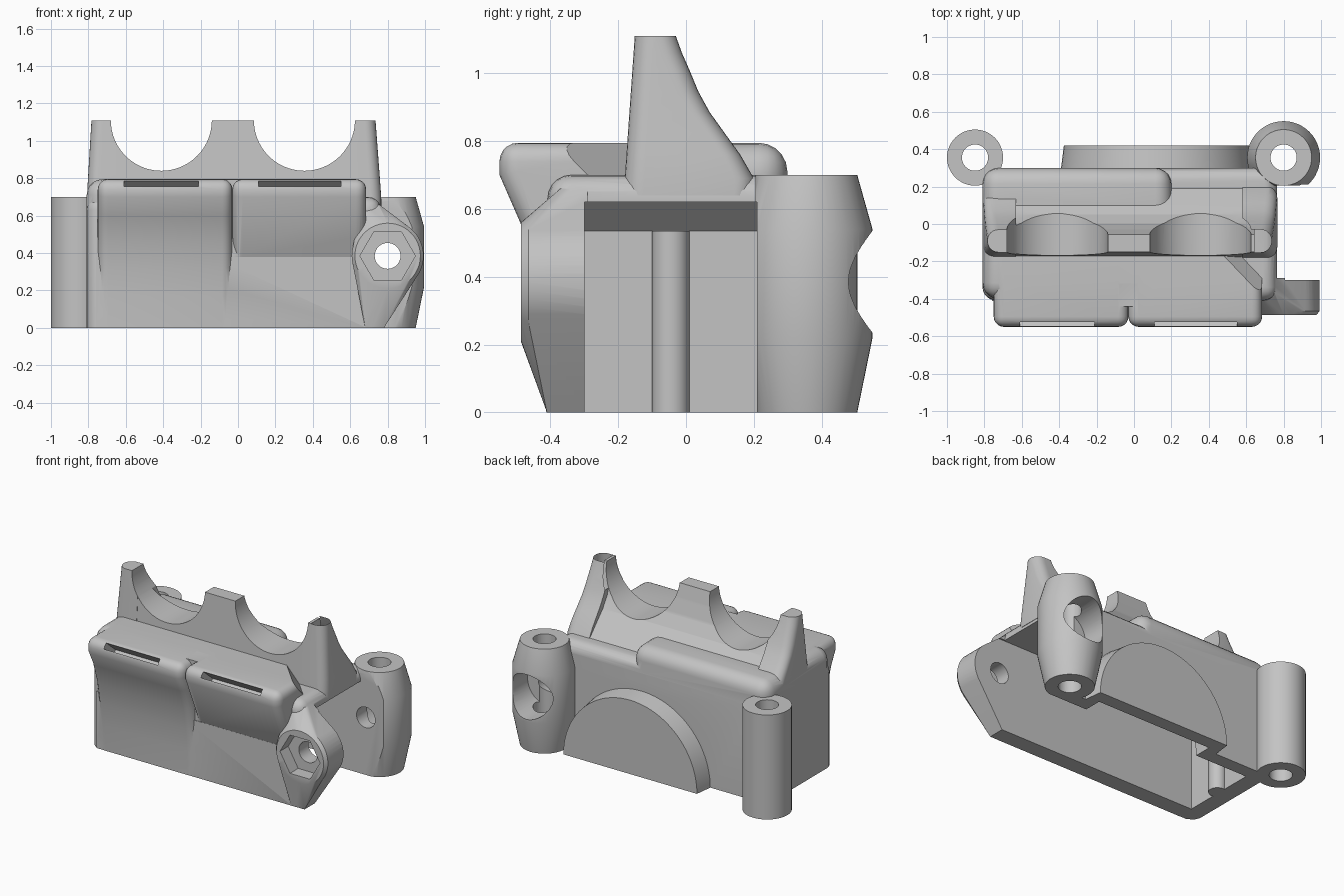
import bpy, bmesh, math
from mathutils import Matrix, Vector

if "Cube" in bpy.data.objects:
    bpy.data.objects.remove(bpy.data.objects["Cube"])

grey = bpy.data.materials.new("plain grey")
grey.use_nodes = True
colour = (0.55, 0.55, 0.55, 1)
grey.diffuse_color = colour
grey.node_tree.nodes["Principled BSDF"].inputs["Base Color"].default_value = colour


def make(name, bm):
    bmesh.ops.recalc_face_normals(bm, faces=bm.faces)
    mesh = bpy.data.meshes.new(name)
    bm.to_mesh(mesh)
    bm.free()
    mesh.materials.append(grey)
    ob = bpy.data.objects.new(name, mesh)
    bpy.context.collection.objects.link(ob)
    return ob


def apply_modifiers(ob):
    bpy.context.view_layer.update()
    graph = bpy.context.evaluated_depsgraph_get()
    mesh = bpy.data.meshes.new_from_object(ob.evaluated_get(graph))
    ob.modifiers.clear()
    ob.data = mesh
    return ob


def loft(name, rings):
    """Skin a list of closed rings with equal point counts and cap both ends."""
    bm = bmesh.new()
    rows = [[bm.verts.new(p) for p in ring] for ring in rings]
    bm.faces.new(rows[0])
    bm.faces.new(rows[-1])
    for a, b in zip(rows, rows[1:]):
        for i in range(len(a)):
            j = (i + 1) % len(a)
            bm.faces.new((a[i], a[j], b[j], b[i]))
    return make(name, bm)


def extrude(name, profile, x0, x1, round_by=0):
    """Sweep a (y, z) profile along x and optionally round its edges."""
    ob = loft(name, [[(x, y, z) for y, z in profile] for x in (x0, x1)])
    if round_by:
        mod = ob.modifiers.new("round", "BEVEL")
        mod.width, mod.segments = round_by, 5
        mod.limit_method, mod.angle_limit = "ANGLE", math.radians(40)
        apply_modifiers(ob)
    return ob


def box(name, low, high):
    return extrude(name, [(low[1], low[2]), (high[1], low[2]),
                          (high[1], high[2]), (low[1], high[2])], low[0], high[0])


def tube(name, start, end, r0, r1=None, sides=48):
    a, b = Vector(start), Vector(end)
    bm = bmesh.new()
    turn = (b - a).to_track_quat("Z", "Y").to_matrix().to_4x4()
    bmesh.ops.create_cone(bm, cap_ends=True, segments=sides, radius1=r0,
                          radius2=r0 if r1 is None else r1, depth=(b - a).length,
                          matrix=Matrix.Translation((a + b) / 2) @ turn)
    return make(name, bm)


def hull(name, points):
    bm = bmesh.new()
    for p in points:
        bm.verts.new(p)
    out = bmesh.ops.convex_hull(bm, input=bm.verts)
    spare = {g for g in out["geom_interior"] if isinstance(g, bmesh.types.BMVert)}
    bmesh.ops.delete(bm, geom=list(spare), context="VERTS")
    return make(name, bm)


def combine(target, tools, operation):
    for tool in tools:
        mod = target.modifiers.new("combine", "BOOLEAN")
        mod.operation, mod.object, mod.solver = operation, tool, "EXACT"
    apply_modifiers(target)
    for tool in tools:
        bpy.data.objects.remove(tool)
    return target


FLOOR = -0.3
# Main shell, with its low right end and raised left roof
housing = extrude("housing", [(-0.408, FLOOR), (-0.408, 0.7), (0.3, 0.7), (0.3, FLOOR)],
                  -0.81, 0.765, 0.07)
roof = extrude("roof", [(-0.4, FLOOR), (-0.4, 0.795), (0.299, 0.795), (0.299, FLOOR)],
               -0.809, 0.2, 0.085)
deck = box("deck", (-0.7, -0.44, 0.6), (0.63, 0.0, 0.794))

# Overhanging front panels: left one sweeps in, right one has a crease
rear = [(-0.55, 0.7), (-0.55, 0.795), (-0.1, 0.795), (-0.1, FLOOR)]
left_panel = extrude("left_panel", [(-0.4, FLOOR), (-0.412, 0), (-0.418, 0.17),
                                    (-0.431, 0.32), (-0.456, 0.46), (-0.5, 0.6)] + rear,
                     -0.75, -0.03, 0.055)
right_panel = extrude("right_panel", [(-0.4, FLOOR), (-0.406, 0.37)] + rear,
                      -0.03, 0.685, 0.055)
front_wall = box("front_wall", (-0.76, -0.411, FLOOR), (0.72, -0.25, 0.38))
# Sloped cut that drops the deck to the low right end
roof_corner = hull("roof_corner", [(x + s, y, z) for z, s in ((0.7, 0.09), (0.89, -0.09))
                                   for x, y in ((0.48, -0.17), (0.7, -0.4), (0.95, -0.4),
                                                (0.95, 0.05), (0.48, 0.05))])
combine(housing, [roof, deck, front_wall, left_panel, right_panel], "UNION")
combine(housing, [roof_corner], "DIFFERENCE")


# Twin cradle: a thin web between two thicker rounded end posts
def end_post(name, inner, outer, lean):
    side = math.copysign(1, outer)
    rings = []
    for z, back in ((0.64, 0.2), (0.69, 0.2), (0.76, 0.16), (0.825, 0.113), (0.885, 0.07),
                    (0.945, 0.037), (1.01, 0.01), (1.06, -0.012), (1.11, -0.03),
                    (1.2, -0.045)):
        front = -0.184 + 0.07 * (z - 0.64)
        edge = outer - side * lean * max(z - 0.7, 0)
        r = 0.058
        ring = [(inner, front, z)]
        for centre, start in ((front + r, -90), (back - r, 0)):
            for step in range(7):
                t = math.radians(start + step * 15)
                ring.append((edge + side * r * (math.cos(t) - 1),
                             centre + r * math.sin(t), z))
        rings.append(ring + [(inner, back, z)])
    return loft(name, rings)


cradle = extrude("cradle", [(-0.182, 0.64), (-0.143, 1.2), (-0.065, 1.2), (-0.055, 1.11),
                            (-0.03, 1.02), (0.005, 0.92), (0.052, 0.845), (0.1, 0.795),
                            (0.199, 0.69), (0.199, 0.64)], -0.69, 0.645)
combine(cradle, [end_post("left_post", -0.63, -0.808, 0.06),
                 end_post("right_post", 0.58, 0.766, 0.075)], "UNION")
cuts = [tube("cradle_cut", (x, -0.5, 1.11), (x, 0.5, 1.11), 0.27, sides=80)
        for x in (-0.41, 0.355)]
cuts.append(box("cradle_top_cut", (-1, -1, 1.11), (1, 1, 1.5)))
combine(cradle, cuts, "DIFFERENCE")

# Screw bosses and the half-round bulge on the back
LX, LZ, BY = 0.8, 0.385, 0.355
plain_boss = tube("plain_boss", (-0.85, BY, 0), (-0.85, BY, 0.7), 0.15)
rings = [(0, 0.15), (0.22, 0.195), (0.54, 0.195), (0.7, 0.15)]
turns = [i * math.tau / 48 for i in range(48)]
barrel_boss = hull("barrel_boss", [(LX + r * math.cos(t), BY + r * math.sin(t), z)
                                   for z, r in rings for t in turns])
combine(barrel_boss, [box("boss_flat", (0.4, 0, -0.2), (1.2, 0.205, 0.9))], "DIFFERENCE")
bulge = tube("bulge", (0.12, 0.1, 0), (0.12, 0.42, 0), 0.535, 0.495, sides=96)

# Front nut lug blending into the wall
lug_points = [(LX + r * math.cos(t), y, LZ + r * math.sin(t))
              for y, r in ((-0.487, 0.175), (-0.465, 0.192), (-0.29, 0.192)) for t in turns]
lug_points += [(x, y, 0) for x in (0.68, 0.78) for y in (-0.41, -0.29)]
lug_points += [(x, y, 0.66) for x in (0.66, 0.755) for y in (-0.37, -0.29)]
nut_lug = hull("nut_lug", lug_points)
combine(housing, [cradle, plain_boss, barrel_boss, bulge, nut_lug], "UNION")

# Hollow interior, open below and on one end
outline = [(-0.7, FLOOR), (-0.7, 0.535), (-0.61, 0.62), (1.2, 0.62), (1.2, FLOOR)]
cavity = hull("cavity", [(x, y, z) for x, z in outline for y in (-0.3, 0.21)])
bulge_hollow = tube("bulge_hollow", (0.12, 0, 0), (0.12, 0.33, 0), 0.43, sides=96)
combine(bulge_hollow, [box("hollow_limit", (0.6, -1, -1), (2, 1, 1))], "DIFFERENCE")

# Screw holes, nut pocket and screw-head pocket
holes = [tube("hole", (x, BY, -0.1), (x, BY, 0.9), 0.07) for x in (-0.85, LX)]
holes.append(tube("cross_hole", (LX, -0.7, LZ), (LX, 0.7, LZ), 0.069))
holes.append(tube("head_pocket", (LX, 0.32, LZ), (LX, 0.7, LZ), 0.15))
holes.append(hull("nut_pocket", [(LX + 0.148 * math.cos(t), y, LZ + 0.148 * math.sin(t))
                                 for y in (-0.6, -0.4) for t in turns[::8]]))
# Slanted slots along the front top edge
for x0, x1 in ((-0.61, -0.21), (0.11, 0.55)):
    slot = box("slot", (x0, -0.1, -0.02), (x1, 0.12, 0.02))
    slot.data.transform(Matrix.Translation((0, -0.53, 0.766)) @
                        Matrix.Rotation(math.radians(-40), 4, "X"))
    holes.append(slot)
ground_cut = box("ground_cut", (-2, -2, -1), (2, 2, 0))
combine(housing, [cavity, bulge_hollow] + holes + [ground_cut], "DIFFERENCE")

# Rib on the inside of the end wall
inner_rib = tube("inner_rib", (-0.69, -0.045, 0), (-0.69, -0.045, 0.535), 0.055)

for ob in (housing, inner_rib):
    bpy.ops.object.select_all(action="DESELECT")
    ob.select_set(True)
    bpy.context.view_layer.objects.active = ob
    bpy.ops.object.shade_smooth_by_angle(angle=math.radians(30))
